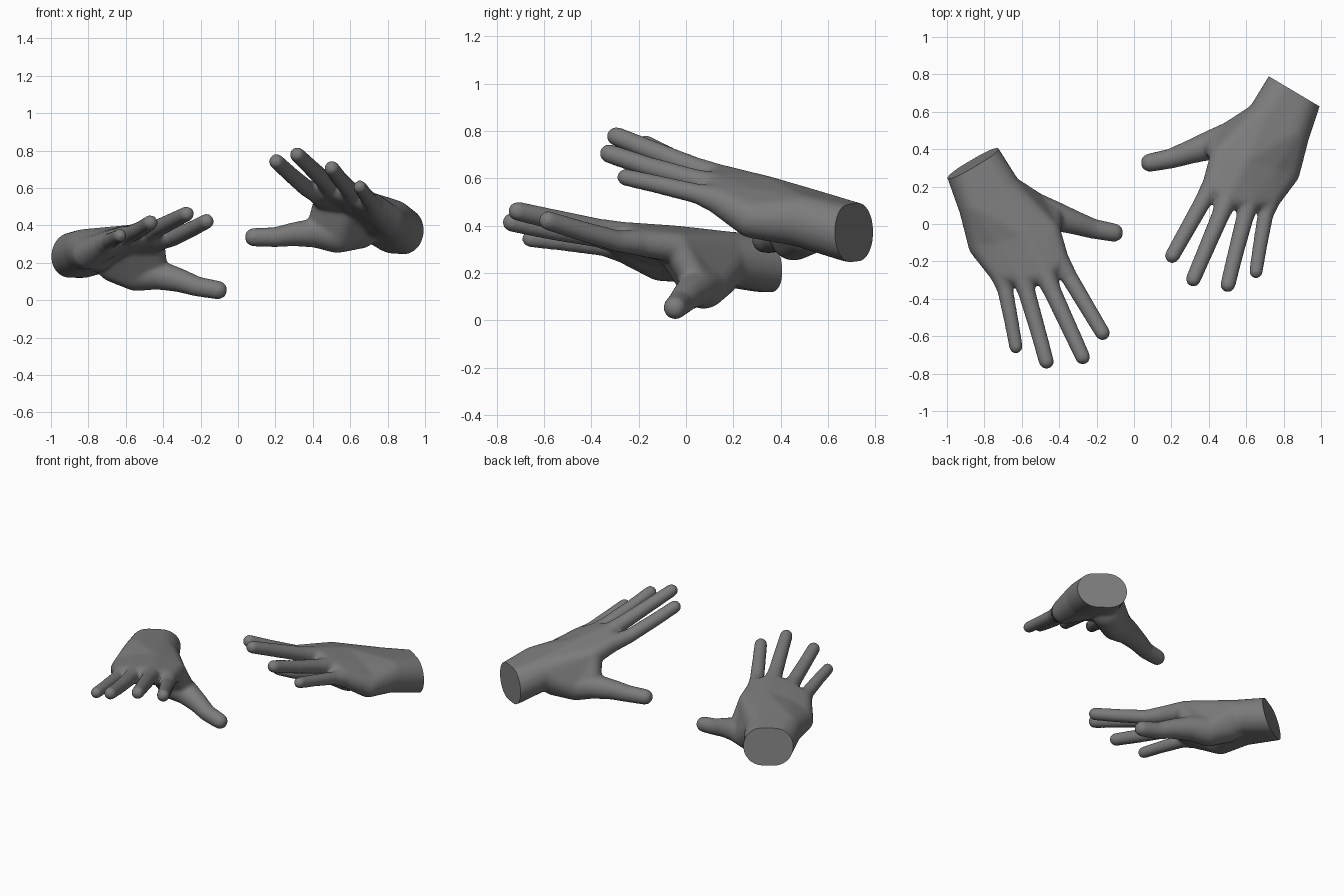
import bpy, bmesh
from mathutils import Vector, Matrix

cube = bpy.data.objects.get("Cube")
if cube:
    bpy.data.objects.remove(cube, do_unlink=True)

# Single matte grey skin
skin = bpy.data.materials.new("dark_grey")
skin.use_nodes = True
grey = (0.2, 0.2, 0.2, 1)
skin.diffuse_color = grey
skin.node_tree.nodes["Principled BSDF"].inputs["Base Color"].default_value = grey

# Unit directions used to make every rounded blob
ball = bmesh.new()
bmesh.ops.create_icosphere(ball, subdivisions=3, radius=1)
directions = [v.co.copy() for v in ball.verts]
ball.free()

bm = bmesh.new()
WRIST = Vector((0.855, 0.71, 0.37))
ACROSS = Vector((0.86, -0.51, -0.06))
ALONG = Vector((0.51, 0.86, 0))


def hull(*blobs):
    """Wrap a convex skin around spheres given as (x, y, z, radius)."""
    pts = [bm.verts.new(Vector(b[:3]) + d * b[3]) for b in blobs for d in directions]
    bmesh.ops.convex_hull(bm, input=pts)


def chain(blobs):
    for a, b in zip(blobs, blobs[1:]):
        hull(a, b)


def pair(center, spread, radius):
    c = Vector(center)
    return [(*(c + ACROSS * s * spread), radius) for s in (-1, 1)]


# Forearm stub, wrist and carpal sections
stub = pair((0.915, 0.812, 0.35), 0.037, 0.121)
wrist = pair(WRIST, 0.037, 0.121)
carpal = pair((0.765, 0.515, 0.43), 0.07, 0.113)

# Palm rows, index side first
palm = [(0.47, 0.36, 0.535, 0.065), (0.60, 0.34, 0.53, 0.08),
        (0.72, 0.30, 0.485, 0.08), (0.805, 0.28, 0.43, 0.083)]
knuckles = [(0.425, 0.215, 0.575, 0.058), (0.50, 0.14, 0.60, 0.06),
            (0.615, 0.125, 0.565, 0.06), (0.725, 0.135, 0.51, 0.06)]

hull(*stub, *wrist)
hull(*wrist, *carpal)
for i in range(3):
    hull(*carpal, palm[i], palm[i + 1])
    hull(palm[i], palm[i + 1], knuckles[i], knuckles[i + 1])

# Fingers: base joint, middle joint, tip
fingers = [
    [(0.365, 0.115, 0.60, 0.046), (0.278, -0.04, 0.675, 0.043), (0.205, -0.17, 0.742, 0.041)],
    [(0.46, 0.04, 0.642, 0.048), (0.383, -0.14, 0.715, 0.044), (0.317, -0.295, 0.778, 0.041)],
    [(0.592, 0.03, 0.595, 0.047), (0.542, -0.16, 0.65, 0.043), (0.502, -0.325, 0.705, 0.041)],
    [(0.703, 0.05, 0.535, 0.043), (0.673, -0.12, 0.575, 0.039), (0.652, -0.255, 0.605, 0.037)],
]
for knuckle, finger in zip(knuckles, fingers):
    chain([knuckle] + finger)

# Thumb with its fleshy base and the web toward the index finger
thenar = [(0.65, 0.51, 0.38, 0.105), (0.53, 0.455, 0.35, 0.098)]
thumb = [(0.42, 0.425, 0.36, 0.08), (0.30, 0.385, 0.353, 0.064),
         (0.20, 0.35, 0.337, 0.054), (0.085, 0.328, 0.337, 0.05)]
chain([carpal[0]] + thenar + thumb)
hull(carpal[0], *thenar, palm[0], palm[1])
hull(thenar[1], (0.43, 0.42, 0.40, 0.06), palm[0])

bmesh.ops.delete(bm, geom=[v for v in bm.verts if not v.link_faces], context="VERTS")
bmesh.ops.recalc_face_normals(bm, faces=bm.faces)
bmesh.ops.translate(bm, vec=-WRIST, verts=bm.verts)
mesh = bpy.data.meshes.new("left_hand")
bm.to_mesh(mesh)
bm.free()
left = bpy.data.objects.new("left_hand", mesh)
bpy.context.collection.objects.link(left)

# Fuse the parts into one soft skin
remesh = left.modifiers.new("fuse", "REMESH")
remesh.mode = "VOXEL"
remesh.voxel_size = 0.01
soften = left.modifiers.new("soften", "SMOOTH")
soften.factor = 0.5
soften.iterations = 12
bpy.context.view_layer.update()
fused = bpy.data.meshes.new_from_object(left.evaluated_get(bpy.context.evaluated_depsgraph_get()))
left.modifiers.clear()

# Slice the wrist flat and cap it
bm = bmesh.new()
bm.from_mesh(fused)
bmesh.ops.bisect_plane(bm, geom=bm.verts[:] + bm.edges[:] + bm.faces[:],
                       plane_co=(0, 0, 0), plane_no=ALONG, clear_outer=True)
bmesh.ops.holes_fill(bm, edges=[e for e in bm.edges if e.is_boundary], sides=0)
bmesh.ops.recalc_face_normals(bm, faces=bm.faces)
bm.to_mesh(fused)
bm.free()
fused.materials.clear()
fused.materials.append(skin)
left.data = fused

# Right hand: mirrored copy, tilted lower
tilt = Vector((0.099, 0.151, 0))
mirrored = fused.copy()
mirrored.transform(Matrix.Rotation(tilt.length, 4, tilt.normalized())
                   @ Matrix.Diagonal((-1, 1, 1, 1)))
mirrored.flip_normals()
right = bpy.data.objects.new("right_hand", mirrored)
bpy.context.collection.objects.link(right)
left.location = WRIST
right.location = (-0.86, 0.325, 0.24)

for hand in (left, right):
    bpy.ops.object.select_all(action="DESELECT")
    hand.select_set(True)
    bpy.context.view_layer.objects.active = hand
    bpy.ops.object.shade_smooth_by_angle(angle=0.7)
